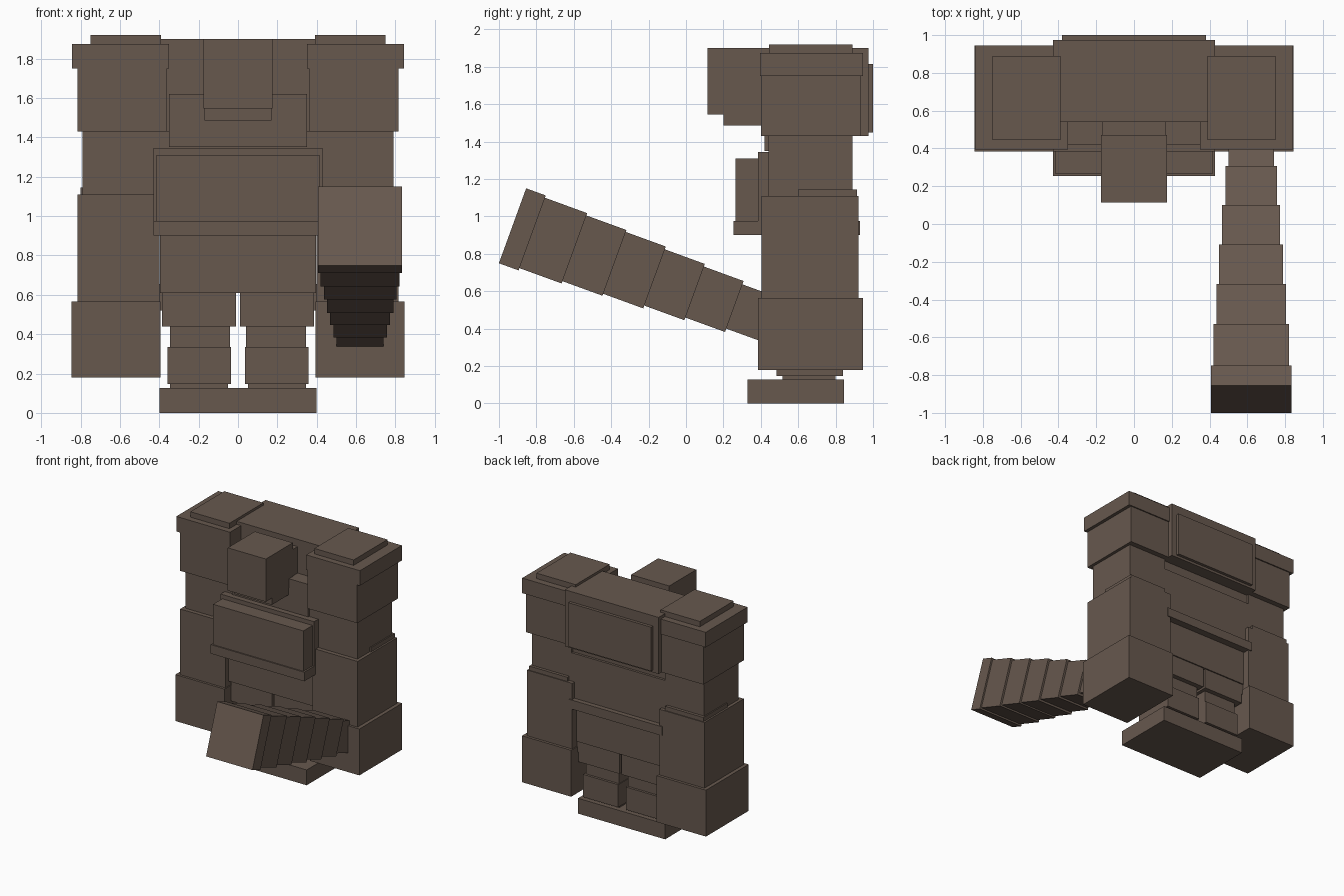
import bpy, math
from mathutils import Matrix

brown = bpy.data.materials.new("dull_brown")
brown.diffuse_color = (0.135, 0.098, 0.076, 1)


def box(name, x, y, z, matrix=None):
    """Box spanning the given (min, max) ranges, optionally moved by a matrix."""
    verts = [(a, b, c) for a in x for b in y for c in z]
    faces = [(0, 1, 3, 2), (4, 6, 7, 5), (0, 4, 5, 1),
             (2, 3, 7, 6), (0, 2, 6, 4), (1, 5, 7, 3)]
    mesh = bpy.data.meshes.new(name)
    mesh.from_pydata(verts, [], faces)
    if matrix:
        mesh.transform(matrix)
    mesh.materials.append(brown)
    obj = bpy.data.objects.new(name, mesh)
    bpy.context.collection.objects.link(obj)
    return obj


def pair(name, x, y, z):
    """The same box on the right (+x) and left (-x) side."""
    box(name + "_right", x, y, z)
    box(name + "_left", (-x[1], -x[0]), y, z)


def centred(name, half, y, z):
    box(name, (-half, half), y, z)


# Head and neck
centred("head", 0.175, (0.115, 0.47), (1.545, 1.90))
centred("neck", 0.17, (0.20, 0.56), (1.485, 1.84))

# Torso
centred("upper_torso", 0.43, (0.54, 0.975), (1.43, 1.90))
centred("back_plate", 0.38, (0.95, 1.0), (1.45, 1.815))
centred("chest", 0.49, (0.44, 0.87), (1.25, 1.43))
centred("chest_top", 0.35, (0.42, 0.87), (1.35, 1.62))
centred("waist", 0.43, (0.385, 0.89), (0.95, 1.345))
centred("front_panel", 0.415, (0.265, 0.40), (0.97, 1.31))
centred("belt", 0.43, (0.255, 0.93), (0.90, 0.975))
centred("abdomen", 0.395, (0.44, 0.87), (0.61, 0.91))

# Shoulders and arms
pair("shoulder", (0.36, 0.815), (0.40, 0.935), (1.43, 1.76))
pair("shoulder_cap", (0.35, 0.843), (0.395, 0.945), (1.75, 1.875))
pair("shoulder_plate", (0.39, 0.75), (0.445, 0.89), (1.87, 1.92))
pair("upper_arm", (0.43, 0.79), (0.44, 0.89), (1.08, 1.44))
pair("elbow", (0.45, 0.80), (0.60, 0.915), (1.05, 1.145))
pair("forearm", (0.40, 0.815), (0.405, 0.922), (0.55, 1.11))
pair("hand", (0.393, 0.845), (0.385, 0.945), (0.18, 0.565))

# Legs and base
pair("hip", (0.36, 0.40), (0.48, 0.86), (0.52, 0.655))
pair("thigh", (0.01, 0.385), (0.46, 0.86), (0.44, 0.62))
pair("knee", (0.04, 0.345), (0.50, 0.82), (0.32, 0.45))
pair("shin", (0.035, 0.358), (0.485, 0.84), (0.147, 0.335))
pair("ankle", (0.05, 0.345), (0.515, 0.80), (0.12, 0.15))
centred("foot_slab", 0.40, (0.33, 0.845), (0.0, 0.127))

# Flared barrel held in the right hand, in stepped segments from the muzzle
tilt = Matrix.Translation((0.62, -0.9275, 0.95)) @ Matrix.Rotation(math.radians(-20), 4, 'X')
stops = [0, 0.112, 0.352, 0.58, 0.808, 1.036, 1.262, 1.5]
half_widths = [0.213, 0.20, 0.184, 0.169, 0.153, 0.136, 0.12]
half_heights = [0.213, 0.20, 0.187, 0.176, 0.16, 0.145, 0.126]
for i, (w, h) in enumerate(zip(half_widths, half_heights)):
    box(f"barrel_segment_{i + 1}", (-w, w), (stops[i], stops[i + 1]), (-h, h), tilt)
